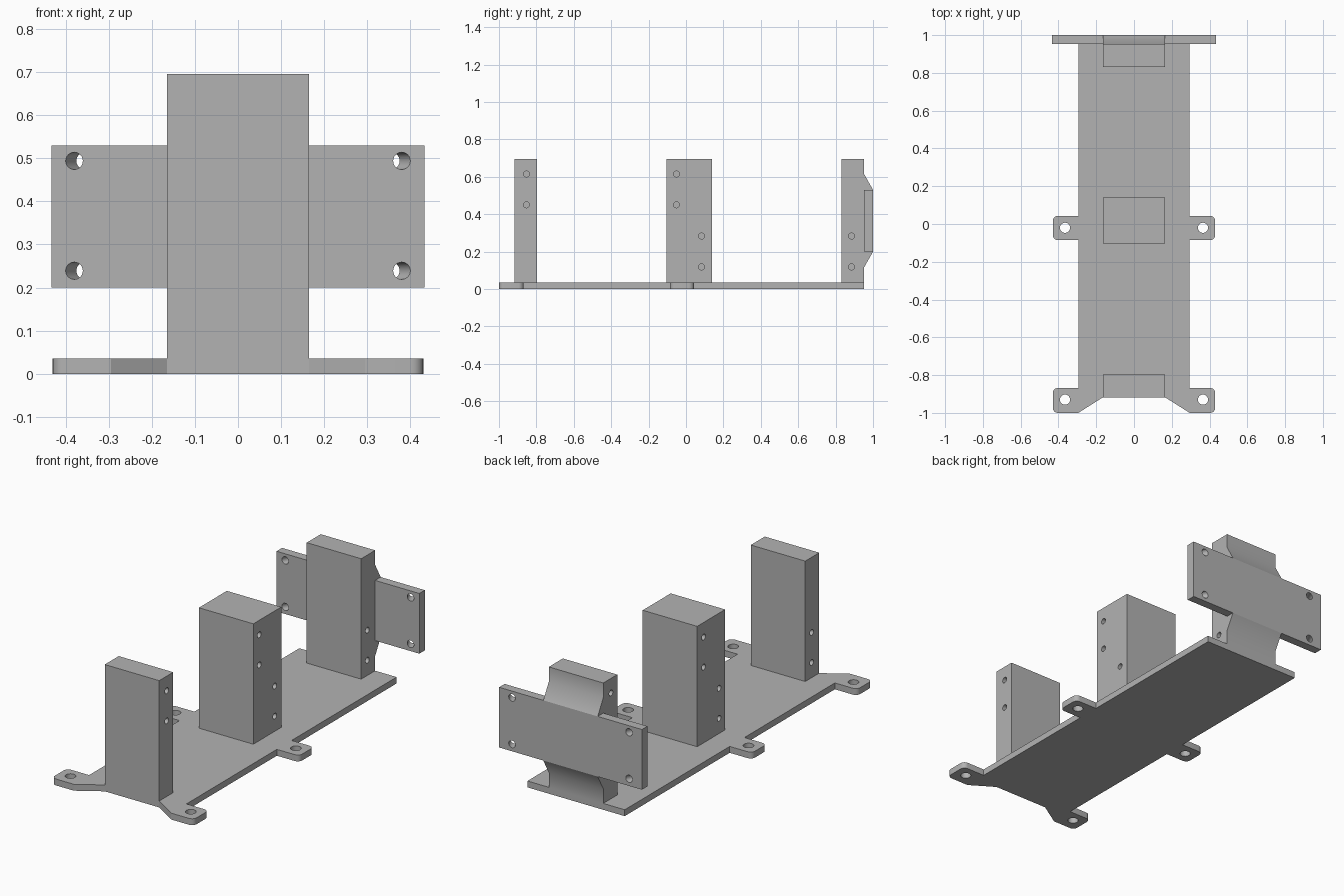
import bpy, bmesh
from math import cos, sin, pi, radians
from mathutils import Vector

cube = bpy.data.objects.get("Cube")
if cube:
    bpy.data.objects.remove(cube, do_unlink=True)

grey = bpy.data.materials.new("plain grey")
grey.use_nodes = True
colour = (0.45, 0.45, 0.45, 1)
grey.diffuse_color = colour
grey.node_tree.nodes["Principled BSDF"].inputs["Base Color"].default_value = colour

PLATE, TOP, HALF = 0.035, 0.695, 0.165
REAR = 0.952


def sweep(name, outline, shift):
    """Solid made by moving a flat outline along the shift vector."""
    bm = bmesh.new()
    face = bm.faces.new([bm.verts.new(p) for p in outline])
    moved = bmesh.ops.extrude_face_region(bm, geom=[face])["geom"]
    bmesh.ops.translate(bm, vec=shift, verts=[v for v in moved if isinstance(v, bmesh.types.BMVert)])
    bmesh.ops.recalc_face_normals(bm, faces=bm.faces)
    mesh = bpy.data.meshes.new(name)
    bm.to_mesh(mesh)
    bm.free()
    mesh.materials.append(grey)
    obj = bpy.data.objects.new(name, mesh)
    bpy.context.collection.objects.link(obj)
    return obj


def hole(centre, u, v, radius, shift):
    """Round cutter in the plane of u and v."""
    c, u, v = Vector(centre), Vector(u), Vector(v)
    ring = [c + radius * (cos(a) * u + sin(a) * v) for a in (2 * pi * i / 24 for i in range(24))]
    cutter = sweep("hole_cutter", ring, shift)
    cutter.hide_render = True
    return cutter


def finish(obj, cutters=()):
    """Cut the holes, then shade the round faces smooth."""
    bpy.ops.object.select_all(action='DESELECT')
    obj.select_set(True)
    bpy.context.view_layer.objects.active = obj
    for cutter in cutters:
        mod = obj.modifiers.new("hole", 'BOOLEAN')
        mod.operation, mod.solver, mod.object = 'DIFFERENCE', 'EXACT', cutter
        bpy.ops.object.modifier_apply(modifier=mod.name)
        bpy.data.objects.remove(cutter, do_unlink=True)
    bpy.ops.object.shade_smooth_by_angle(angle=radians(30))


X, Y, Z = (1, 0, 0), (0, 1, 0), (0, 0, 1)


# Base plate with four rounded mounting ears
def ear_corner(y, side, r=0.027, x=0.43):
    start = -pi / 2 if side < 0 else 0
    return [(x - r + r * cos(a), y - side * r + r * sin(a))
            for a in (start + pi / 2 * i / 6 for i in range(7))]


half = [(HALF, -0.918), (0.295, -1)]
half += ear_corner(-1, -1) + ear_corner(-0.868, 1)
half += [(0.295, -0.868), (0.295, -0.085)]
half += ear_corner(-0.085, -1) + ear_corner(0.043, 1)
half += [(0.295, 0.043), (0.295, REAR)]
outline = [(x, y, 0) for x, y in half] + [(-x, y, 0) for x, y in reversed(half)]
base = sweep("base_plate", outline, (0, 0, PLATE))
finish(base, [hole((s * 0.365, y, -0.1), X, Y, 0.027, (0, 0, 0.3))
              for s in (-1, 1) for y in (-0.93, -0.02)])


# Upright posts with blind screw holes in both sides
def screw_holes(high_side, y):
    """Upper pair on one side face, lower pair on the other."""
    cutters = []
    for side, heights in ((high_side, (0.615, 0.45)), (-high_side, (0.283, 0.118))):
        y_here = y[side]
        if y_here is not None:
            cutters += [hole((side * 0.2, y_here, z), Y, Z, 0.016, (-side * 0.135, 0, 0))
                        for z in heights]
    return cutters


def post(name, profile, cutters):
    obj = sweep(name, [(-HALF, y, z) for y, z in profile], (2 * HALF, 0, 0))
    finish(obj, cutters)


def upright(y0, y1):
    return [(y0, PLATE), (y1, PLATE), (y1, TOP), (y0, TOP)]


post("front_post", upright(-0.918, -0.797), screw_holes(1, {1: -0.853, -1: -0.853}))

middle = screw_holes(1, {1: -0.051, -1: None}) + screw_holes(1, {1: None, -1: -0.051})
middle += screw_holes(-1, {1: 0.083, -1: None}) + screw_holes(-1, {1: None, -1: 0.083})
post("middle_post", upright(-0.103, 0.139), middle)

# Rear post: ramps above and below lead out to the wing plate
LOW, HIGH = 0.2, 0.53
rear = [(0.831, PLATE), (REAR, PLATE), (REAR, 0.115), (1, LOW), (REAR, LOW),
        (REAR, HIGH), (1, HIGH), (REAR, 0.615), (REAR, TOP), (0.831, TOP)]
post("rear_post", rear, screw_holes(-1, {1: 0.885, -1: 0.885}))

# Wing plate with screw holes that slant inward to the back
W = 0.433
wing = sweep("rear_wing_plate", [(-W, REAR, LOW), (W, REAR, LOW), (W, REAR, HIGH), (-W, REAR, HIGH)],
             (0, 1 - REAR, 0))
slant = 0.52
finish(wing, [hole((s * (0.38 + slant * 0.05), REAR - 0.05, z), X, Z, 0.02, (-s * slant * 0.15, 0.15, 0))
              for s in (-1, 1) for z in (0.239, 0.494)])
